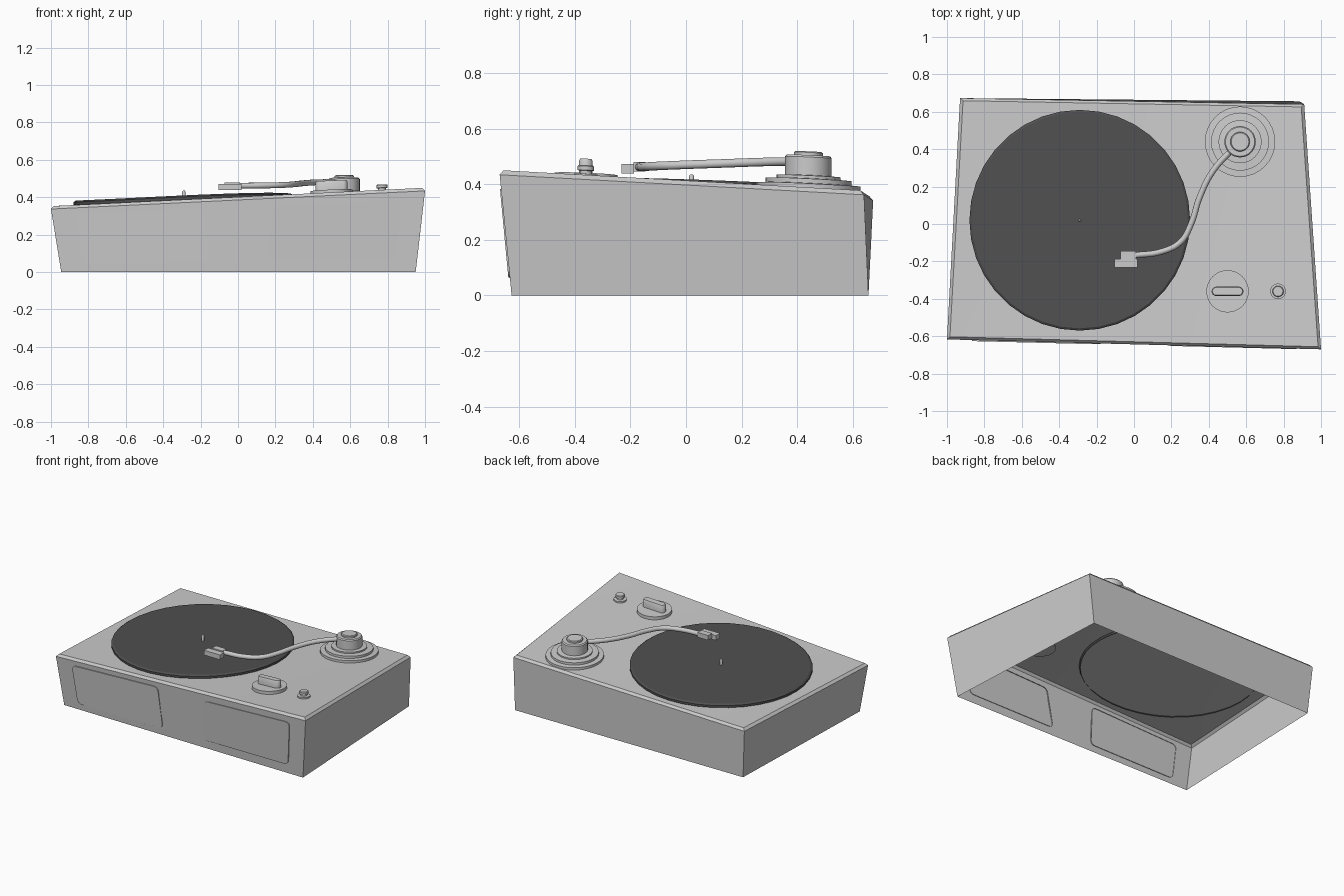
import bpy, bmesh
from math import cos, sin, pi
from mathutils import Vector

if "Cube" in bpy.data.objects:
    bpy.data.objects.remove(bpy.data.objects["Cube"])

# Slightly crooked case corners: front left, front right, back right, back left
TOP = [Vector(p) for p in ((-1, -.617, .353), (1, -.67, .45), (.91, .64, .378), (-.93, .673, .357))]
BOTTOM = [Vector(p) for p in ((-.945, -.602, 0), (.95, -.627, 0), (.885, .656, 0), (-.905, .652, 0))]


def deck_z(x, y):
    v = (y + .64) / 1.295
    u = (x + 1 - .07 * v) / (2 - .16 * v)
    front = TOP[0].z * (1 - u) + TOP[1].z * u
    back = TOP[3].z * (1 - u) + TOP[2].z * u
    return front * (1 - v) + back * v


def front_y(x, z):
    u, h = (x + 1) / 2, z / deck_z(x, -.64)
    top = TOP[0].y * (1 - u) + TOP[1].y * u
    low = BOTTOM[0].y * (1 - u) + BOTTOM[1].y * u
    return low * (1 - h) + top * h


def loft(name, rings, caps=(True, True), closed=True, smooth=False):
    bm = bmesh.new()
    loops = [[bm.verts.new(p) for p in ring] for ring in rings]
    n = len(loops[0])
    for a, b in zip(loops, loops[1:]):
        for i in range(n if closed else n - 1):
            bm.faces.new((a[i], a[(i + 1) % n], b[(i + 1) % n], b[i]))
    if caps[0]:
        bm.faces.new(loops[0][::-1])
    if caps[1]:
        bm.faces.new(loops[-1])
    if all(caps):
        bmesh.ops.recalc_face_normals(bm, faces=bm.faces)
    mesh = bpy.data.meshes.new(name)
    bm.to_mesh(mesh)
    bm.free()
    obj = bpy.data.objects.new(name, mesh)
    bpy.context.collection.objects.link(obj)
    if smooth:
        bpy.ops.object.select_all(action='DESELECT')
        bpy.context.view_layer.objects.active = obj
        obj.select_set(True)
        bpy.ops.object.shade_smooth_by_angle(angle=.6)
    return obj


def turned(name, cx, cy, profile, sides=32, smooth=True, caps=(True, True)):
    """Lathe a (radius, height above deck) profile; it follows the deck slope."""
    rings = []
    for r, h in profile:
        pts = [(cx + r * cos(2 * pi * i / sides), cy + r * sin(2 * pi * i / sides)) for i in range(sides)]
        rings.append([(x, y, deck_z(x, y) + h) for x, y in pts])
    return loft(name, rings, caps, smooth=smooth)


def rounded(corners, radius, steps=4):
    pts, n = [], len(corners)
    for i, c in enumerate(corners):
        c = Vector(c)
        a = c + (Vector(corners[i - 1]) - c).normalized() * radius
        b = c + (Vector(corners[(i + 1) % n]) - c).normalized() * radius
        for k in range(steps + 1):
            t = k / steps
            pts.append(a * (1 - t) ** 2 + c * 2 * t * (1 - t) + b * t * t)
    return pts


def box(name, x0, x1, y0, y1, z0, z1):
    base = ((x0, y0), (x1, y0), (x1, y1), (x0, y1))
    return loft(name, [[(x, y, z) for x, y in base] for z in (z0, z1)])


# Case: open underneath, chamfered upper rim
shoulder = [p - Vector((0, 0, .016)) for p in TOP]
inset = [Vector((p.x - .016 * (1 if p.x > 0 else -1), p.y - .014 * (1 if p.y > 0 else -1), p.z)) for p in TOP]
loft("case", [BOTTOM, shoulder, inset], caps=(False, False))

# Gently twisted deck
N = 12
rows = []
for j in range(N + 1):
    left = inset[0].lerp(inset[3], j / N)
    right = inset[1].lerp(inset[2], j / N)
    rows.append([left.lerp(right, i / N) for i in range(N + 1)])
loft("deck", rows, caps=(False, False), closed=False, smooth=True)

# Raised speaker panels on the front
panels = {
    "left_speaker_panel": ((-.83, .045), (-.155, .052), (-.183, .345), (-.87, .31)),
    "right_speaker_panel": ((.158, .06), (.84, .066), (.872, .385), (.19, .35)),
}
for name, quad in panels.items():
    outline = rounded(quad, .035)
    loft(name, [[(p.x, front_y(p.x, p.y) + d, p.y) for p in outline] for d in (.003, -.008)], (False, True))

# Record platter (open underneath) and spindle
platter = turned("platter", -.29, .02, [(.58, -.012), (.59, .004), (.59, .016), (.578, .024)], 36, False,
                 (False, True))
dark = bpy.data.materials.new("dark_grey")
dark.diffuse_color = (.08, .08, .08, 1)
dark.use_nodes = True
dark.node_tree.nodes["Principled BSDF"].inputs["Base Color"].default_value = dark.diffuse_color
platter.data.materials.append(dark)
turned("spindle", -.29, .02, [(.009, 0), (.009, .054), (.005, .06)], 12)

# Stepped tonearm base
turned("tonearm_base", .567, .44,
       [(.188, -.005), (.188, .016), (.155, .018), (.155, .034), (.115, .036), (.115, .046),
        (.084, .048), (.084, .113), (.078, .12), (.052, .12), (.052, .13), (.047, .134)], 32)

# Curved tonearm
curve = bpy.data.curves.new("tonearm", 'CURVE')
curve.dimensions = '3D'
curve.bevel_depth = .016
curve.bevel_resolution = 3
curve.use_fill_caps = True
path = [(.54, .415, .482), (.42, .28, .48), (.35, .14, .475), (.305, .0, .47),
        (.25, -.095, .466), (.15, -.147, .463), (0, -.168, .462)]
spline = curve.splines.new('BEZIER')
spline.bezier_points.add(len(path) - 1)
spline.resolution_u = 6
for bp, p in zip(spline.bezier_points, path):
    bp.co = p
    bp.handle_left_type = bp.handle_right_type = 'AUTO'
arm = bpy.data.objects.new("tonearm", curve)
bpy.context.collection.objects.link(arm)

# Headshell blocks
box("cartridge", -.105, .02, -.232, -.187, .438, .472)
box("headshell", -.072, .01, -.188, -.145, .446, .48)

# Selector knob with a pill-shaped grip
turned("knob_disc", .5, -.36, [(.113, -.005), (.113, .022)], 32)
grip = []
for scale, h in ((1, .02), (1, .066), (.82, .074)):
    ring = []
    for i in range(16):
        a = 2 * pi * (i + .5) / 16
        x = .5 + (.06 if cos(a) > 0 else -.06) + .025 * scale * cos(a)
        y = -.36 + .025 * scale * sin(a)
        ring.append((x, y, deck_z(x, y) + h))
    grip.append(ring)
loft("knob_grip", grip, smooth=True)

# Small push button
turned("button", .77, -.36,
       [(.042, -.004), (.042, .01), (.022, .011), (.022, .022), (.03, .024), (.03, .038), (.026, .042)], 20)
